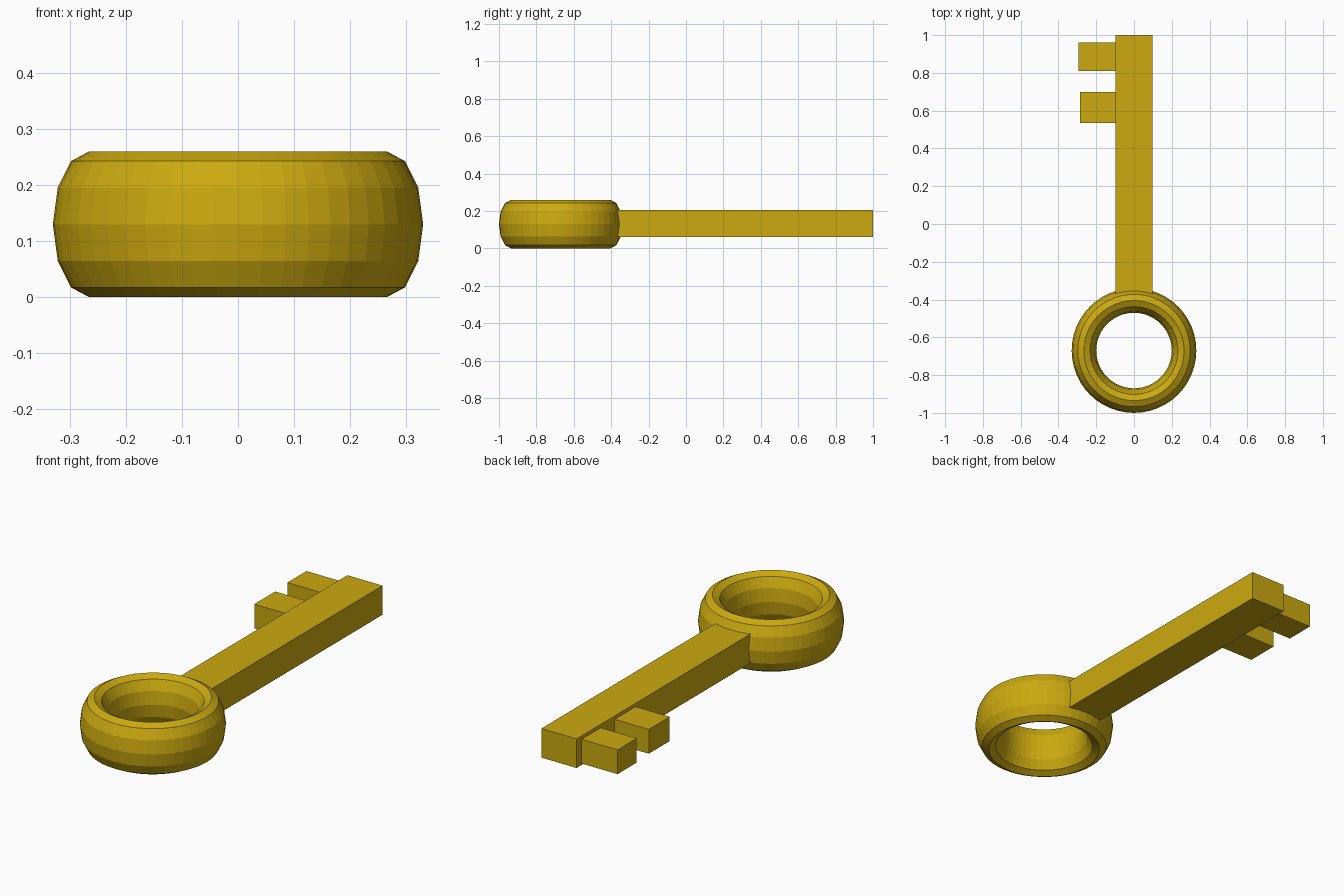
import bpy, bmesh, math
from mathutils import Matrix

if "Cube" in bpy.data.objects:
    bpy.data.objects.remove(bpy.data.objects["Cube"])

gold = bpy.data.materials.new("gold")
gold.diffuse_color = (0.60, 0.40, 0.005, 1)
gold.use_nodes = True
gold.node_tree.nodes["Principled BSDF"].inputs["Base Color"].default_value = gold.diffuse_color


def box(name, x0, x1, y0, y1, z0, z1):
    """Axis-aligned box between the given limits."""
    bm = bmesh.new()
    size = Matrix.Diagonal((x1 - x0, y1 - y0, z1 - z0, 1))
    centre = Matrix.Translation(((x0 + x1) / 2, (y0 + y1) / 2, (z0 + z1) / 2))
    bmesh.ops.create_cube(bm, size=1, matrix=centre @ size)
    mesh = bpy.data.meshes.new(name)
    bm.to_mesh(mesh)
    bm.free()
    ob = bpy.data.objects.new(name, mesh)
    bpy.context.collection.objects.link(ob)
    mesh.materials.append(gold)
    return ob


# Ring handle: flat-shaded torus stretched to twice its height
bpy.ops.mesh.primitive_torus_add(major_segments=48, minor_segments=12,
                                 major_radius=0.265, minor_radius=0.065,
                                 location=(0, -0.67, 0.13))
ring = bpy.context.object
ring.name = ring.data.name = "ring_handle"
ring.scale.z = 2
ring.data.materials.append(gold)

# Shaft, its near end buried in the ring
box("shaft", -0.097, 0.097, -0.40, 1.0, 0.06, 0.205)

# Two teeth on the left side, slightly thinner than the shaft
box("end_tooth", -0.295, -0.095, 0.81, 0.96, 0.067, 0.188)
box("inner_tooth", -0.285, -0.095, 0.535, 0.70, 0.067, 0.188)
